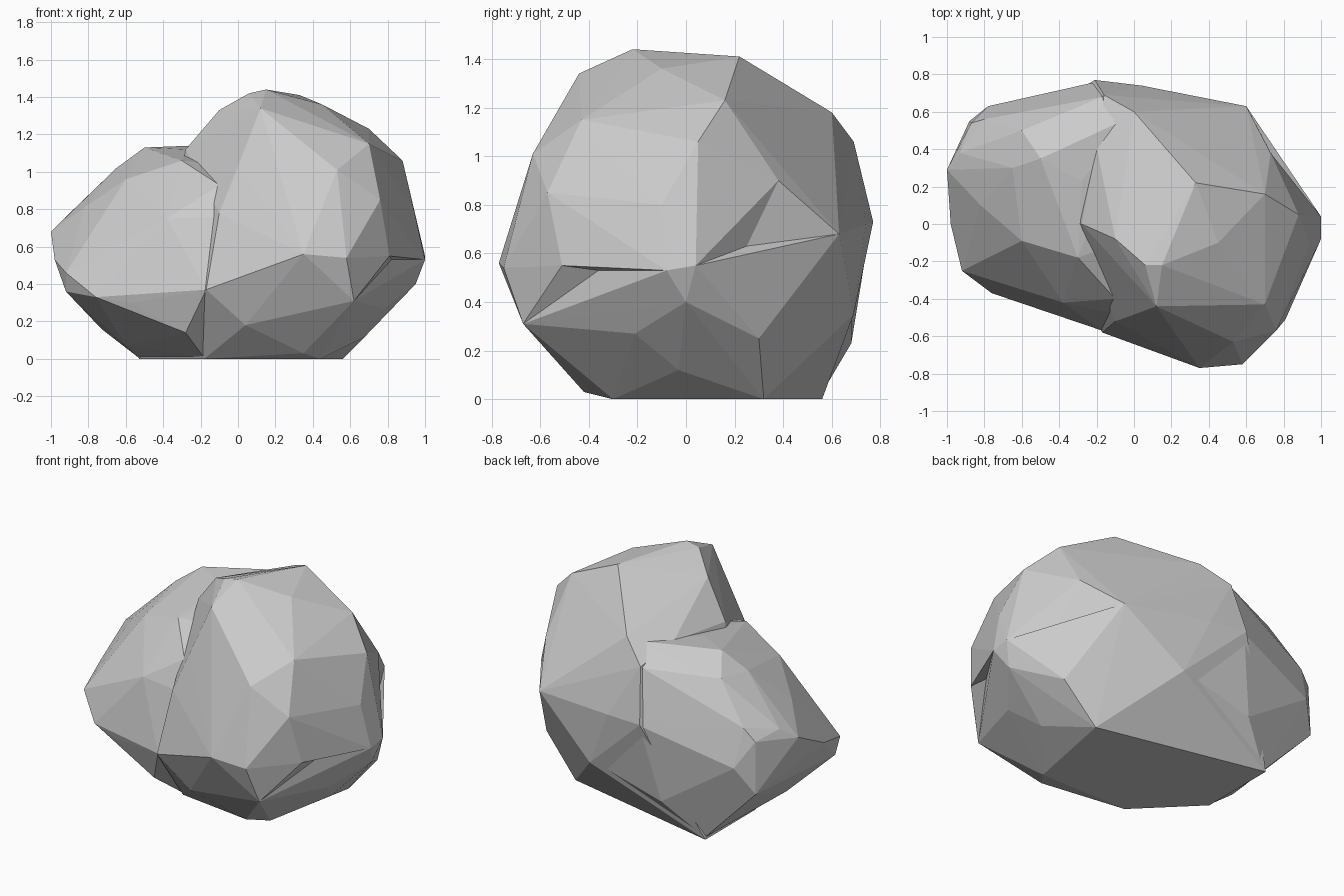
import bpy, bmesh
from mathutils import Vector
from mathutils.geometry import closest_point_on_tri


def face_distance(face, p):
    a, b, c = (v.co for v in face.verts)
    return (closest_point_on_tri(p, a, b, c) - p).length


def lobe(name, points, dents=()):
    """Faceted boulder lump: convex hull of corner points, with chipped dents."""
    bm = bmesh.new()
    for p in points:
        bm.verts.new(p)
    res = bmesh.ops.convex_hull(bm, input=bm.verts)
    loose = {e for e in res["geom_interior"] + res["geom_unused"]
             if isinstance(e, bmesh.types.BMVert)}
    bmesh.ops.delete(bm, geom=list(loose), context="VERTS")
    for d in dents:
        p = Vector(d)
        face = min(bm.faces, key=lambda f: face_distance(f, p))
        bmesh.ops.poke(bm, faces=[face])["verts"][0].co = p
    bmesh.ops.recalc_face_normals(bm, faces=bm.faces)
    me = bpy.data.meshes.new(name)
    bm.to_mesh(me)
    bm.free()
    ob = bpy.data.objects.new(name, me)
    bpy.context.collection.objects.link(ob)
    return ob


# Tall right lump: foot, lower bulge, waist, shoulder, crown
rock = lobe("rock", [
    (.56, .32, 0), (-.53, .56, 0), (-.53, .05, 0), (-.18, -.3, 0),
    (.44, -.3, 0), (.35, -.42, .03),
    (.68, -.03, .12), (.78, .30, .25), (.78, -.21, .27), (.04, -.54, .18),
    (.62, -.67, .31), (-.17, -.58, .37), (.2, .69, .35), (.95, 0, .40),
    (1, -.08, .53), (1, .04, .55), (.81, -.51, .55), (.35, -.77, .56),
    (.58, -.75, .54), (.60, .63, .68), (.04, .74, .72), (-.21, .77, .73),
    (-.1, -.52, .78), (.94, -.10, .80), (.76, -.57, .85), (.73, .38, .90),
    (.53, -.63, 1.01), (0, -.49, 1.02), (-.16, .69, 1.06), (.88, .05, 1.06),
    (-.28, 0, 1.12), (-.2, .41, 1.13), (0, .6, 1.18), (.70, -.43, 1.15),
    (.70, .16, 1.23), (-.1, -.08, 1.33), (.12, -.44, 1.34), (.45, -.1, 1.36),
    (.33, .22, 1.41), (.06, -.22, 1.42), (.15, -.22, 1.44)],
    dents=[(.82, -.36, .53), (.80, .25, .63)])

# Low left lump leaning away from the tall one
left = lobe("left_lump", [
    (-.52, .55, .01), (-.53, .06, .005), (-.18, -.29, .005), (.3, .3, .01),
    (-.60, -.05, .07), (-.28, -.45, .14), (-.73, .02, .16), (-.3, .68, .23),
    (-.57, -.42, .30), (-.76, -.37, .33), (-.17, -.57, .37), (-.92, -.20, .36),
    (-.92, -.25, .46), (-.98, .0, .53), (-.88, .55, .38), (-.78, .63, .55),
    (-.87, .54, .71), (-1, .29, .68), (-.2, .76, .72), (-.93, .38, .75),
    (-.38, -.42, .75), (-.05, -.49, .76), (-.80, .56, .79), (-.82, .10, .81),
    (-.60, -.09, .96), (-.60, .50, 1.03), (-.65, .30, 1.02), (-.1, -.40, .93),
    (-.3, -.18, 1.06), (-.17, .68, 1.05), (-.5, .35, 1.13), (-.28, .23, 1.12),
    (.2, 0, 1.0), (0, .58, 1.15), (.04, .73, .72), (.18, .68, .36)])

# Fuse both lumps into one rock
mod = rock.modifiers.new("fuse", "BOOLEAN")
mod.operation = "UNION"
mod.solver = "EXACT"
mod.object = left
bpy.context.view_layer.objects.active = rock
rock.select_set(True)
bpy.ops.object.modifier_apply(modifier="fuse")
bpy.data.objects.remove(left, do_unlink=True)
